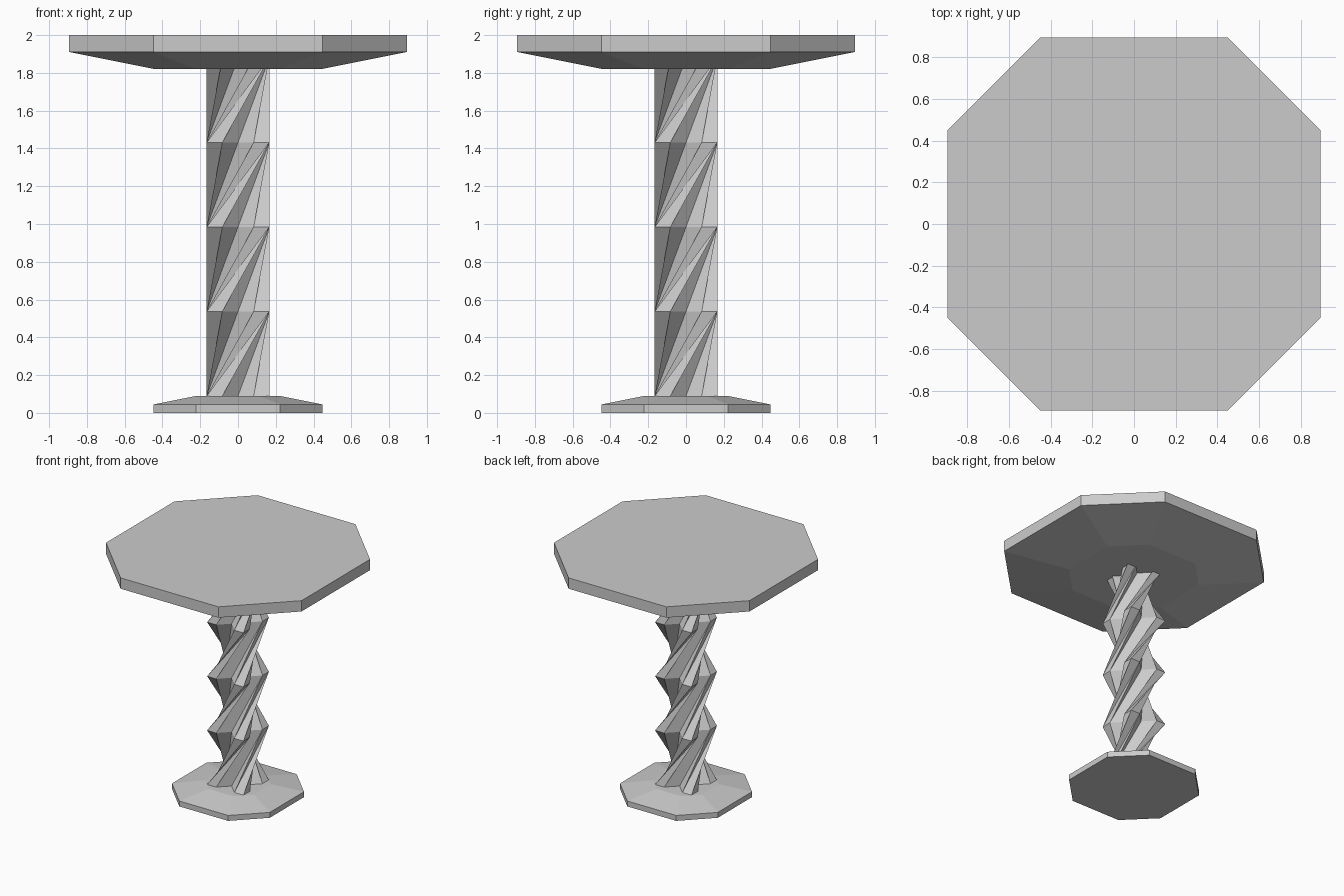
import bpy, bmesh
from mathutils import Matrix
from math import pi

default = bpy.data.objects.get("Cube")
if default:
    bpy.data.objects.remove(default, do_unlink=True)

U = 2 / 22.36          # modelling unit

stone = bpy.data.materials.new("light_grey_stone")
stone.use_nodes = True
GREY = (0.6, 0.6, 0.6, 1)
stone.diffuse_color = GREY
stone.node_tree.nodes["Principled BSDF"].inputs["Base Color"].default_value = GREY


def four_way(points):
    """Repeat a quarter outline around z, counter-clockwise."""
    turns = [Matrix.Rotation(k * pi / 2, 2) for k in range(4)]
    from mathutils import Vector
    return [t @ Vector(p) for t in turns for p in points]


def loft(name, rings, diagonal=False, shift=0):
    """Skin stacked (outline, z) rings; shift turns each ring onto later points."""
    bm = bmesh.new()
    loops = [[bm.verts.new((p.x, p.y, z)) for p in outline] for outline, z in rings]
    n = len(loops[0])
    for low, high in zip(loops, loops[1:]):
        for i in range(n):
            j = (i + 1) % n
            a, b = low[i], low[j]
            c, d = high[(j + shift) % n], high[(i + shift) % n]
            if diagonal:
                bm.faces.new((a, b, c))
                bm.faces.new((a, c, d))
            else:
                bm.faces.new((a, b, c, d))
    bm.faces.new(loops[0][::-1])
    bm.faces.new(loops[-1])
    mesh = bpy.data.meshes.new(name)
    bm.to_mesh(mesh)
    bm.free()
    mesh.materials.append(stone)
    obj = bpy.data.objects.new(name, mesh)
    bpy.context.collection.objects.link(obj)
    return obj


def octagon(r):
    return four_way([(r, -r / 2), (r, r / 2)])


# Foot: straight rim with a sloping top
loft("foot", [(octagon(5 * U), 0), (octagon(5 * U), U / 2), (octagon(2.5 * U), U)])

# Column: square outline with a V groove in each side, a quarter turn per segment
A = 0.166
grooved = four_way([(A / 2, 0), (A, A / 2), (A, A), (A / 2, A)])
loft("twisted_column", [(grooved, (1 + 5 * k) * U) for k in range(5)],
     diagonal=True, shift=len(grooved) // 4)

# Table top: sloping underside below a straight rim
loft("table_top", [(octagon(5 * U), 2 - 2 * U), (octagon(10 * U), 2 - U),
                   (octagon(10 * U), 2)])
